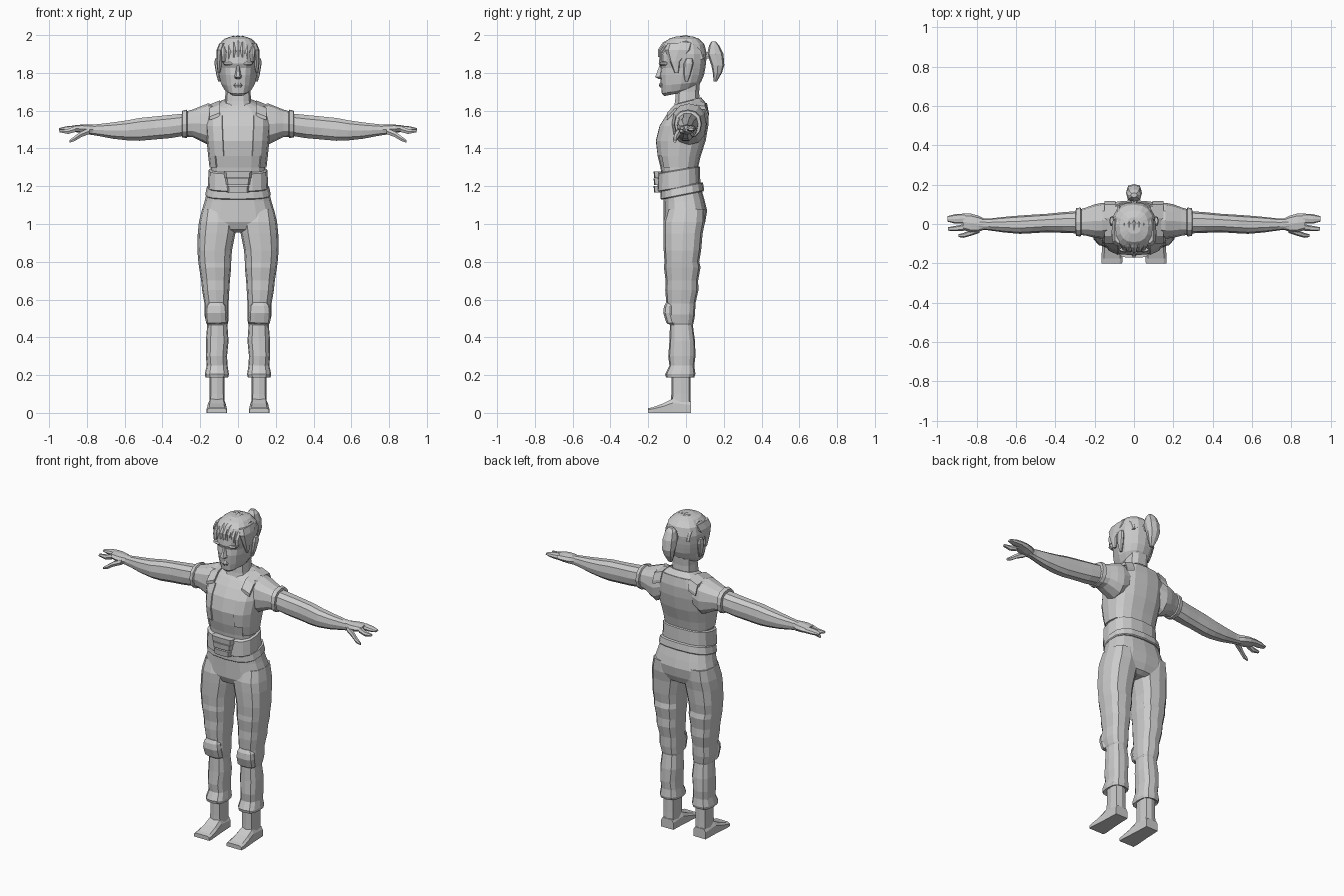
import bpy, bmesh, math
from mathutils import Vector

grey = bpy.data.materials.new("light grey")
grey.diffuse_color = (0.6, 0.6, 0.6, 1)


def ring(axis, pos, a0, a1, b0, b1, n=12, p=0.75, tilt=0.0):
    """Rounded-square loop across an axis; z rings span x and y, x rings span y and z."""
    pts = []
    for i in range(n):
        t = 2 * math.pi * i / n
        c, s = math.cos(t), math.sin(t)
        a = (a0 + a1) / 2 + (a1 - a0) / 2 * math.copysign(abs(c) ** p, c)
        b = (b0 + b1) / 2 + (b1 - b0) / 2 * math.copysign(abs(s) ** p, s)
        pts.append((a, b, pos + tilt * b) if axis == 'z' else (pos, a, b))
    return pts


def finish(name, bm, mirror=False):
    bmesh.ops.recalc_face_normals(bm, faces=bm.faces)
    me = bpy.data.meshes.new(name)
    bm.to_mesh(me)
    bm.free()
    me.materials.append(grey)
    ob = bpy.data.objects.new(name, me)
    bpy.context.collection.objects.link(ob)
    if mirror:
        ob.modifiers.new("mirror", 'MIRROR')
    return ob


def loft(name, loops, mirror=False, caps=True, drop=None):
    bm = bmesh.new()
    vs = [[bm.verts.new(p) for p in lp] for lp in loops]
    n = len(loops[0])
    for lo, hi in zip(vs, vs[1:]):
        for i in range(n):
            bm.faces.new((lo[i], lo[(i + 1) % n], hi[(i + 1) % n], hi[i]))
    if caps:
        bm.faces.new(vs[0])
        bm.faces.new(vs[-1])
    if drop:
        gone = [f for f in bm.faces if drop(f.calc_center_median())]
        bmesh.ops.delete(bm, geom=gone, context='FACES')
    return finish(name, bm, mirror)


def zloft(name, rows, mirror=False, n=12, p=0.75, **kw):
    """Rows are z, x0, x1, y0, y1 and an optional tilt."""
    return loft(name, [ring('z', *r[:5], n, p, r[5] if len(r) > 5 else 0) for r in rows], mirror, **kw)


def xloft(name, rows, n=10, p=0.85):
    """Rows are x, y0, y1, z0, z1; always mirrored."""
    return loft(name, [ring('x', *r, n, p) for r in rows], True)


def sym(rows):
    return [(r[0], -r[1], r[1], *r[2:]) for r in rows]


# Torso, and the open-fronted vest over it
torso = [(1.18, .145, -.12, .07), (1.30, .143, -.135, .058), (1.36, .15, -.15, .072),
         (1.44, .158, -.16, .098), (1.52, .165, -.14, .112), (1.58, .165, -.105, .115, .05),
         (1.625, .135, -.075, .105, .15), (1.65, .075, -.055, .08, .25)]
zloft("torso", sym(torso), n=16)
vest_rows = [(r[0], r[1] + .008, r[2] - .006, r[3] + .006, *r[4:]) for r in torso[1:-1]]
vest = zloft("vest", sym(vest_rows), n=16, caps=False,
             drop=lambda c: c.y < -.02 and abs(c.x) < .1)
vest.modifiers.new("thickness", 'SOLIDIFY').thickness = .012
# Shoulder straps joining front and back of the vest
loft("shoulder_strap", [[(.095, y, z), (.15, y, z - .022), (.15, y, z - .04), (.095, y, z - .02)]
                        for y, z in ((-.1, 1.59), (-.06, 1.632), (.03, 1.655), (.1, 1.645), (.118, 1.6))], True)

# Waistband, belt and buckle
zloft("waistband", sym([(1.195, .156, -.148, .072, .17), (1.20, .16, -.153, .076, .17),
                        (1.29, .156, -.15, .074, .17), (1.295, .148, -.14, .065, .17)]), n=16)
zloft("belt", sym([(1.155, .17, -.13, .092, .2), (1.16, .174, -.135, .096, .2),
                   (1.20, .165, -.135, .09, .2), (1.205, .155, -.125, .08, .2)]), n=16)
for i, z in enumerate((1.185, 1.225, 1.262)):
    w = .055 + .008 * i
    zloft("front_pouch_%d" % i, sym([(z - .018, w, -.168, -.12), (z + .016, w + .004, -.172, -.12)]), n=8, p=.5)

# Hips
zloft("hips", sym([(1.19, .16, -.12, .08), (1.12, .177, -.118, .1), (1.07, .192, -.118, .112),
                   (1.01, .198, -.118, .102), (.97, .15, -.1, .085), (.955, .07, -.07, .06)]), n=16)

# Trouser legs with knee folds, ending in a flared cuff
zloft("trouser_leg", [(1.08, .03, .19, -.1, .1), (1.01, .006, .207, -.12, .1), (.95, .014, .213, -.12, .088),
                      (.86, .032, .215, -.118, .08), (.80, .036, .21, -.114, .07), (.77, .036, .206, -.117, .077),
                      (.70, .043, .195, -.108, .064), (.65, .046, .19, -.11, .066), (.58, .05, .178, -.104, .05),
                      (.52, .05, .178, -.106, .048), (.475, .052, .168, -.092, .04), (.465, .056, .163, -.085, .036),
                      (.38, .05, .17, -.088, .048), (.30, .058, .17, -.094, .05), (.25, .055, .166, -.088, .044),
                      (.205, .048, .176, -.11, .05), (.188, .052, .172, -.106, .044), (.2, .075, .15, -.08, .02)], True)
zloft("knee_pad", [(.585, .075, .155, -.106, -.05), (.565, .062, .17, -.118, -.05), (.53, .058, .174, -.122, -.05),
                   (.478, .056, .17, -.106, -.04), (.47, .062, .164, -.096, -.04)], True, n=10)

# Ankles and flat wedge feet
zloft("ankle", [(.21, .072, .15, -.078, .024), (.1, .072, .15, -.078, .024), (.0, .068, .154, -.08, .026)],
      True, n=8, p=.5)
loft("foot", [[(.112 - w, y, 0), (.112 + w, y, 0), (.112 + w, y, h * .7), (.112 + w * .75, y, h), (.112 - w * .75, y, h), (.112 - w, y, h * .7)]
              for y, w, h in ((.026, .042, .06), (-.07, .046, .075), (-.12, .05, .05), (-.175, .054, .03), (-.2, .052, .025))], True)

# Sleeves, arms and hands
xloft("sleeve", [(.10, -.06, .1, 1.46, 1.63), (.16, -.075, .108, 1.42, 1.638), (.20, -.07, .1, 1.44, 1.622),
                 (.24, -.06, .085, 1.46, 1.606), (.268, -.056, .076, 1.462, 1.598), (.272, -.064, .084, 1.455, 1.606),
                 (.295, -.06, .08, 1.458, 1.6), (.297, -.045, .064, 1.47, 1.586)], 12)
xloft("arm", [(.28, -.048, .066, 1.465, 1.588), (.36, -.045, .06, 1.452, 1.58), (.44, -.042, .052, 1.445, 1.572),
              (.52, -.047, .047, 1.438, 1.564), (.58, -.05, .043, 1.44, 1.552), (.66, -.043, .036, 1.449, 1.54),
              (.74, -.032, .027, 1.465, 1.53), (.79, -.028, .028, 1.473, 1.525)])
xloft("palm", [(.76, -.028, .026, 1.47, 1.527), (.79, -.04, .042, 1.475, 1.526),
               (.83, -.042, .053, 1.482, 1.526), (.87, -.03, .053, 1.488, 1.522)], 8)
xloft("outer_fingers", [(.86, .002, .053, 1.488, 1.522), (.91, .002, .05, 1.49, 1.517), (.947, .012, .04, 1.495, 1.508)], 8)
xloft("index_finger", [(.86, -.034, .0, 1.485, 1.52), (.90, -.036, -.008, 1.475, 1.505), (.945, -.034, -.016, 1.485, 1.5)], 6)
xloft("thumb", [(.785, -.045, -.01, 1.475, 1.51), (.83, -.06, -.03, 1.458, 1.492),
                (.865, -.07, -.045, 1.437, 1.467), (.892, -.066, -.052, 1.43, 1.445)], 6)

# Neck and head
zloft("neck", sym([(1.60, .085, -.07, .09), (1.65, .07, -.06, .074), (1.70, .066, -.056, .072), (1.80, .068, -.05, .08)]), n=10)
# Face narrows toward the front: scale x by depth
head_rows = [(1.70, .045, -.115, .03, .2), (1.715, .07, -.128, .06, .2), (1.745, .09, -.132, .08, .1),
             (1.79, .1, -.138, .096), (1.825, .105, -.133, .102), (1.85, .109, -.144, .106), (1.90, .111, -.138, .11),
             (1.95, .1, -.122, .098), (1.98, .073, -.092, .07), (1.993, .035, -.05, .035)]
loops = []
for r in sym(head_rows):
    lp = ring('z', *r[:5], 16, .8, r[5] if len(r) > 5 else 0)
    loops.append([(x * (.85 if y < -.06 and z < 1.87 else 1), y, z) for x, y, z in lp])
loft("head", loops)
zloft("nose", sym([(1.768, .012, -.148, -.11), (1.778, .02, -.168, -.11), (1.80, .014, -.158, -.11),
                   (1.84, .008, -.142, -.11)]), n=6, p=1)
zloft("lips", sym([(1.722, .018, -.138, -.1), (1.735, .026, -.144, -.1), (1.75, .012, -.138, -.1)]), n=8, p=1)
zloft("brow", [(1.838, .02, .07, -.135, -.08), (1.848, .018, .08, -.145, -.08), (1.858, .024, .082, -.14, -.08)], True, n=8)
zloft("ear", [(1.755, .092, .105, -.005, .01), (1.79, .094, .115, -.012, .024), (1.85, .098, .125, -.012, .04),
              (1.875, .1, .122, .0, .034)], True, n=8)

# Hair: swept ridges over the crown, side locks, tie and ponytail
arc = [(-.147, 1.885), (-.148, 1.925), (-.122, 1.962), (-.075, 1.986), (0, 2.0), (.05, 1.985), (.095, 1.945), (.113, 1.9)]
for i in range(7):
    x = (i - 3) * .025
    fall = .35 * abs(x) ** 2 / .075
    strand = []
    for j, (y, z) in enumerate(arc):
        k = 1 - abs(x) * 1.6
        yy, zz = y * k, z - fall * .9
        d = Vector((0, -yy, 1.85 - zz)).normalized() * .03
        w = .012 * (.7 if j in (0, 7) else 1)
        strand.append([(x - w, yy + d.y * .25, zz + d.z * .25), (x, yy, zz), (x + w, yy + d.y * .25, zz + d.z * .25),
                       (x + w, yy + d.y, zz + d.z), (x - w, yy + d.y, zz + d.z)])
    loft("hair_ridge_%d" % i, strand)
zloft("side_lock", [(1.80, .095, .108, -.06, -.04), (1.86, .08, .114, -.085, -.03),
                    (1.92, .07, .114, -.11, .03), (1.955, .06, .1, -.1, .04)], True, n=8)
zloft("hair_tie", sym([(1.875, .012, .09, .135), (1.89, .018, .09, .14), (1.91, .012, .09, .135)]), n=8)
zloft("ponytail", sym([(1.755, .012, .146, .164), (1.80, .03, .142, .19), (1.84, .038, .134, .203),
                       (1.90, .04, .112, .198), (1.945, .032, .122, .176), (1.966, .016, .135, .158)]), n=8)
